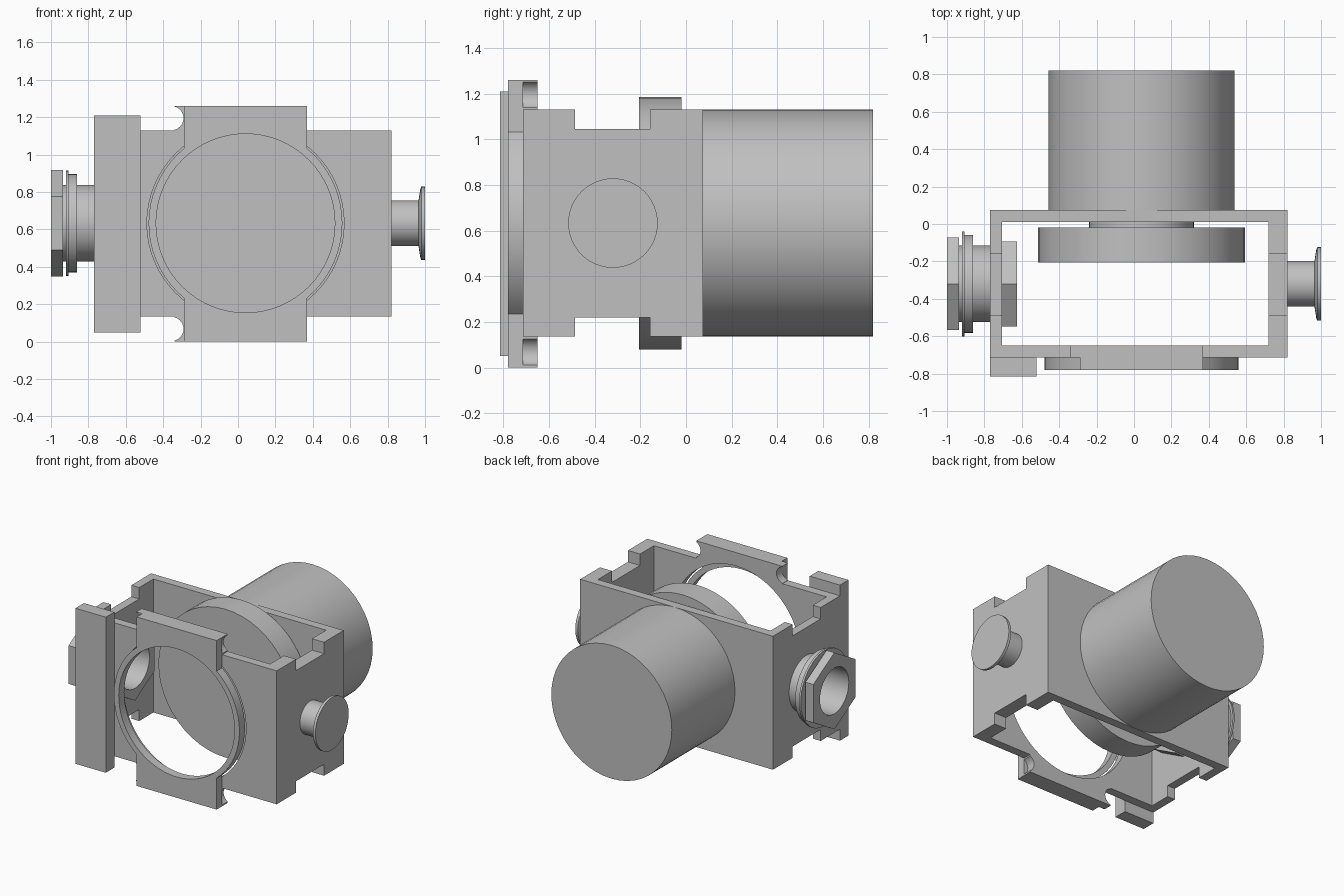
import bpy, bmesh, math

if "Cube" in bpy.data.objects:
    bpy.data.objects.remove(bpy.data.objects["Cube"], do_unlink=True)

grey = bpy.data.materials.new("plain_grey")
grey.use_nodes = True
grey.diffuse_color = (0.53, 0.53, 0.53, 1)
grey.node_tree.nodes["Principled BSDF"].inputs["Base Color"].default_value = (0.53, 0.53, 0.53, 1)


def finish(name, bm):
    bmesh.ops.recalc_face_normals(bm, faces=bm.faces)
    mesh = bpy.data.meshes.new(name)
    bm.to_mesh(mesh)
    bm.free()
    mesh.materials.append(grey)
    ob = bpy.data.objects.new(name, mesh)
    bpy.context.collection.objects.link(ob)
    return ob


def box(name, x, y, z):
    bm = bmesh.new()
    bmesh.ops.create_cube(bm, size=1)
    for v in bm.verts:
        for i, (lo, hi) in enumerate((x, y, z)):
            v.co[i] = lo if v.co[i] < 0 else hi
    return finish(name, bm)


def turned(name, axis, centre, profile, n=48, hollow=False):
    """Turn (position, radius) points about a line along x or y."""
    bm = bmesh.new()
    a, z = centre
    rings = []
    for t, r in profile:
        ring = []
        for k in range(n):
            ang = math.pi / 2 + math.tau * k / n
            side, up = a + r * math.cos(ang), z + r * math.sin(ang)
            ring.append(bm.verts.new((t, side, up) if axis == "x" else (side, t, up)))
        rings.append(ring)
    pairs = list(zip(rings, rings[1:]))
    if hollow:
        pairs.append((rings[-1], rings[0]))
    else:
        bm.faces.new(rings[0])
        bm.faces.new(rings[-1])
    for p, q in pairs:
        for k in range(n):
            j = (k + 1) % n
            bm.faces.new((p[k], p[j], q[j], q[k]))
    return finish(name, bm)


def combine(ob, tool, operation="DIFFERENCE"):
    mod = ob.modifiers.new("cut", "BOOLEAN")
    mod.object, mod.operation, mod.solver = tool, operation, "EXACT"
    bpy.context.view_layer.update()
    graph = bpy.context.evaluated_depsgraph_get()
    mesh = bpy.data.meshes.new_from_object(ob.evaluated_get(graph))
    ob.modifiers.clear()
    ob.data = mesh
    bpy.data.objects.remove(tool, do_unlink=True)


MID = (0.04, 0.633)       # barrel and front opening
SIDE = (-0.32, 0.633)     # side fittings
Z0, Z1 = 0.135, 1.13

# Open frame with the rear layer of the front tab
frame = box("frame", (-0.77, 0.82), (-0.715, 0.075), (Z0, Z1))
combine(frame, box("inside", (-0.705, 0.72), (-0.65, 0.01), (-1, 2)))
combine(frame, box("tab", (-0.34, 0.37), (-0.715, -0.65), (0, 1.26)), "UNION")
combine(frame, turned("opening", "y", MID, [(-0.9, 0.527), (-0.6, 0.527)], 64))
for lo, hi in ((-0.5, 0.22), (1.045, 2)):
    combine(frame, box("notch", (-1.2, 1.2), (-0.487, -0.157), (lo, hi)))
for z in (0.068, 1.195):
    for x in (-0.355, 0.40):
        combine(frame, turned("scoop", "y", (x, z), [(-0.9, 0.064), (-0.6, 0.064)], 24))
combine(frame, turned("port", "x", SIDE, [(-0.9, 0.17), (-0.65, 0.17)]))

# Front ring plate with top and bottom tabs
plate = box("front_plate", (-0.29, 0.37), (-0.78, -0.715), (0, 1.26))
combine(plate, turned("rim", "y", MID, [(-0.78, 0.518), (-0.715, 0.518)], 64), "UNION")
combine(plate, turned("hole", "y", MID, [(-0.9, 0.478), (-0.6, 0.478)], 64))

# Upright bar at the front corner
bar = box("corner_bar", (-0.77, -0.52), (-0.815, -0.715), (0.05, 1.21))

# Barrel, inner shaft and disc
barrel = turned("barrel", "y", MID, [(0.075, 0.497), (0.82, 0.497)])
disc = turned("inner_disc", "y", MID, [(-0.205, 0.553), (-0.02, 0.553), (-0.02, 0.28), (0.01, 0.28)])

# Side knob
knob = turned("side_knob", "x", SIDE, [(0.82, 0.122), (0.965, 0.122), (0.975, 0.185),
                                       (0.98, 0.196), (1.0, 0.196)])

# Hollow side connector with hexagonal nuts
connector = turned("side_connector", "x", SIDE,
                   [(-0.77, 0.17), (-0.77, 0.205), (-0.86, 0.205), (-0.86, 0.262), (-0.905, 0.262),
                    (-0.905, 0.281), (-0.92, 0.281), (-0.92, 0.205), (-0.935, 0.205), (-0.935, 0.17)],
                   hollow=True)
parts = [frame, plate, bar, barrel, disc, knob, connector]
for name, a, b, r in (("outer_nut", -1.0, -0.935, 0.286), ("inner_nut", -0.705, -0.625, 0.262)):
    nut = turned(name, "x", SIDE, [(a, r), (b, r)], 6)
    combine(nut, turned("bore", "x", SIDE, [(a - 0.1, 0.17), (b + 0.1, 0.17)]))
    parts.append(nut)

# Smooth the round walls, keep edges crisp
for ob in bpy.context.view_layer.objects:
    ob.select_set(ob in parts)
bpy.context.view_layer.objects.active = frame
bpy.ops.object.shade_smooth_by_angle(angle=math.radians(30))
